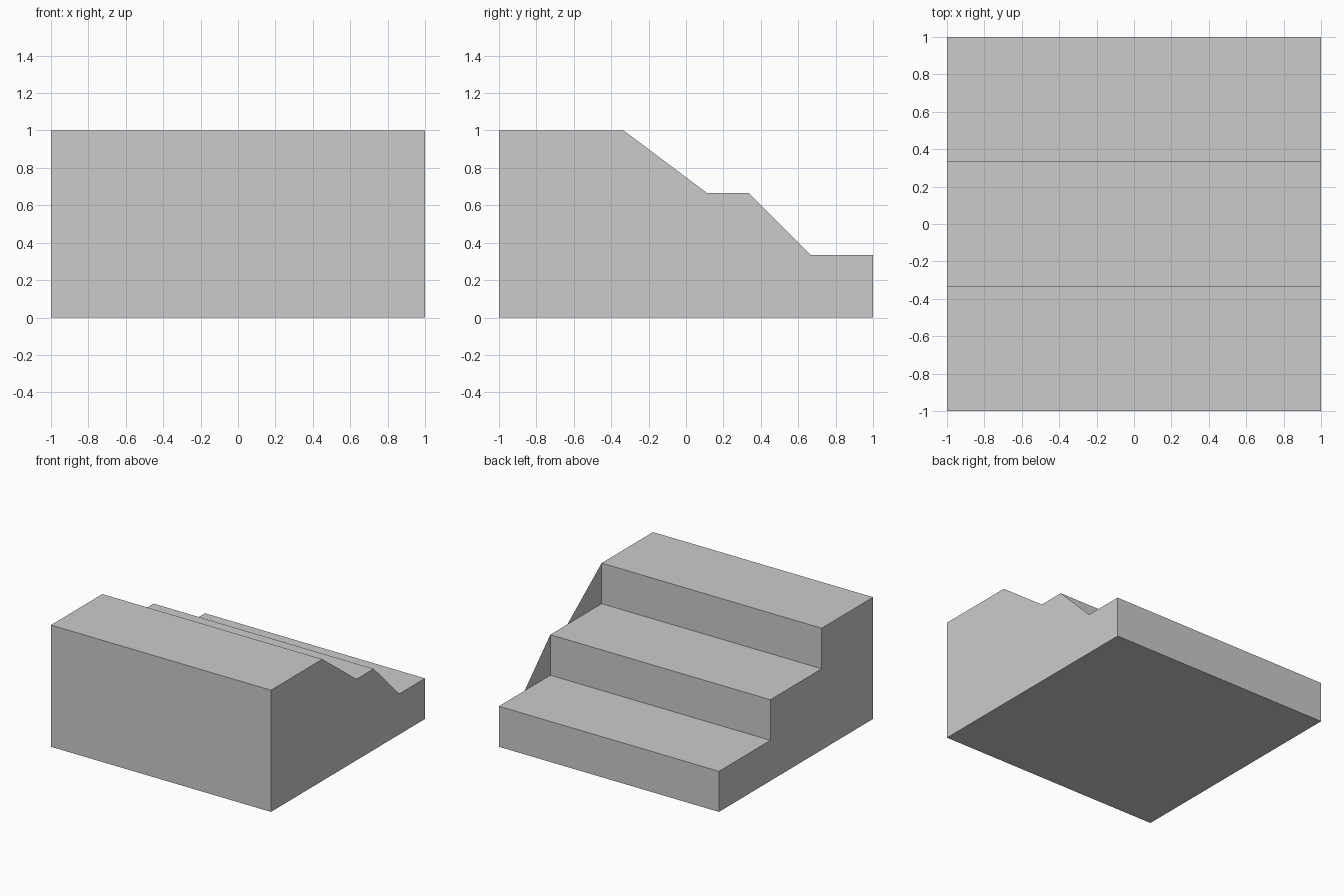
import bpy
import bmesh

cube = bpy.data.objects.get("Cube")
if cube:
    bpy.data.objects.remove(cube, do_unlink=True)

STEPS = 3
RUN, RISE = 2 / STEPS, 1 / STEPS
RAMP_RUNS = [4 / 9, 1 / 3]      # length of the sloped gusset below each upper step

# Material
stone = bpy.data.materials.new("light_grey")
stone.use_nodes = True
colour = (0.6, 0.6, 0.6, 1)
stone.diffuse_color = colour
stone.node_tree.nodes["Principled BSDF"].inputs["Base Color"].default_value = colour

# Stair profile (y, z), and the outline of the side that carries the gussets
profile = [(1, 0), (-1, 0)]
outline = [(1, 0), (-1, 0)]
for i in range(STEPS):
    back, edge, top = -1 + i * RUN, -1 + (i + 1) * RUN, 1 - i * RISE
    profile += [(back, top), (edge, top)]
    start = back if i == 0 else back + RAMP_RUNS[i - 1]
    outline += [(start, top), (edge, top)]

bm = bmesh.new()
right = [bm.verts.new((-1, y, z)) for y, z in profile]
left = [bm.verts.new((1, y, z)) for y, z in profile]

# Base, front, treads and risers
count = len(profile)
for i in range(count):
    j = (i + 1) % count
    bm.faces.new((right[i], right[j], left[j], left[i]))

# Plain stepped side
bm.faces.new(right[::-1])

# Flat side with thin sloped gussets standing above the treads
shared = {p: v for p, v in zip(profile, left)}
side = [shared.get(p) or bm.verts.new((1, *p)) for p in outline]
bm.faces.new(side)

# Orient every face outward from the solid
for f in bm.faces:
    f.normal_update()
base = next(f for f in bm.faces if abs(f.normal.z) > 0.9 and f.calc_center_median().z < 0.01)
if base.normal.z > 0:
    bmesh.ops.reverse_faces(bm, faces=bm.faces[:])
for f in bm.faces:
    f.normal_update()
    if abs(f.normal.x) > 0.9 and f.normal.x * f.calc_center_median().x < 0:
        f.normal_flip()

mesh = bpy.data.meshes.new("stair_block")
bm.to_mesh(mesh)
bm.free()
mesh.materials.append(stone)
bpy.context.collection.objects.link(bpy.data.objects.new("stair_block", mesh))
